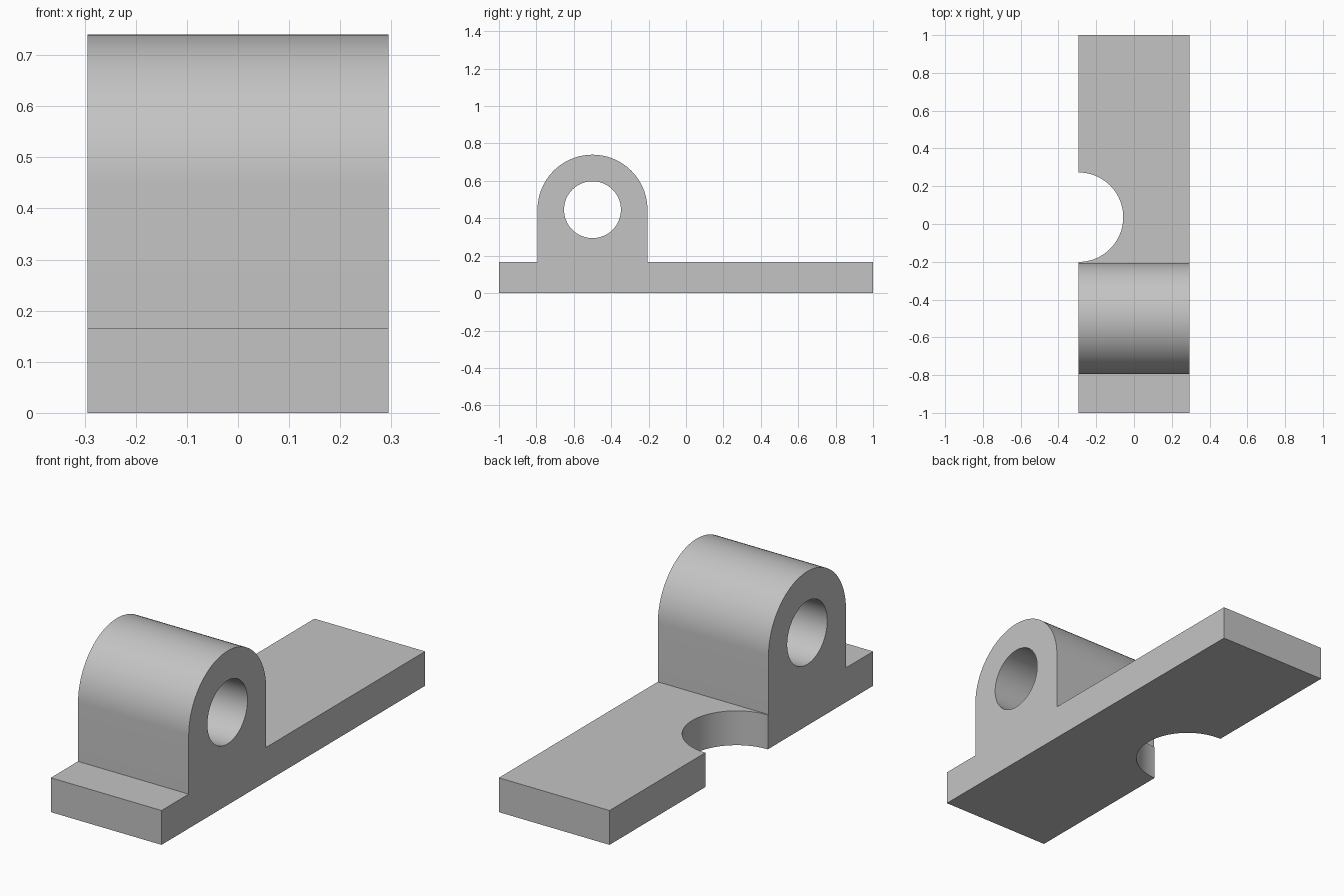
import bpy
import bmesh
from math import sin, cos, pi, radians
from mathutils import Matrix, Vector

cube = bpy.data.objects.get("Cube")
if cube:
    bpy.data.objects.remove(cube, do_unlink=True)

HALF_W = 0.294          # half width across x
BASE_H = 0.165          # base plate thickness
LUG_Y, LUG_Z, LUG_R = -0.5, 0.446, 0.294
BORE_R = 0.152
NOTCH_Y, NOTCH_R = 0.036, 0.237
ARC_STEPS = 48

grey = bpy.data.materials.new("light_grey")
grey.use_nodes = True
colour = (0.55, 0.55, 0.55, 1.0)
grey.diffuse_color = colour
grey.node_tree.nodes["Principled BSDF"].inputs["Base Color"].default_value = colour


def make_object(name, bm):
    bmesh.ops.recalc_face_normals(bm, faces=bm.faces)
    mesh = bpy.data.meshes.new(name)
    bm.to_mesh(mesh)
    bm.free()
    mesh.materials.append(grey)
    obj = bpy.data.objects.new(name, mesh)
    bpy.context.collection.objects.link(obj)
    return obj


def extrude_profile(name, points):
    """Extrude a (y, z) outline across the full width."""
    bm = bmesh.new()
    face = bm.faces.new([bm.verts.new((-HALF_W, y, z)) for y, z in points])
    result = bmesh.ops.extrude_face_region(bm, geom=[face], use_keep_orig=True)
    moved = [v for v in result["geom"] if isinstance(v, bmesh.types.BMVert)]
    bmesh.ops.translate(bm, verts=moved, vec=Vector((2 * HALF_W, 0, 0)))
    return make_object(name, bm)


def cut_cylinder(target, name, radius, depth, matrix):
    """Cut a round opening and discard the cutter."""
    bm = bmesh.new()
    bmesh.ops.create_cone(bm, cap_ends=True, segments=2 * ARC_STEPS,
                          radius1=radius, radius2=radius, depth=depth, matrix=matrix)
    cutter = make_object(name, bm)
    cutter.hide_render = True
    mod = target.modifiers.new(name, "BOOLEAN")
    mod.operation = "DIFFERENCE"
    mod.solver = "EXACT"
    mod.object = cutter
    bpy.context.view_layer.objects.active = target
    bpy.ops.object.modifier_apply(modifier=mod.name)
    bpy.data.objects.remove(cutter, do_unlink=True)


# Base plate and round-topped lug as one side outline
arch = [(LUG_Y + LUG_R * cos(pi * i / ARC_STEPS), LUG_Z + LUG_R * sin(pi * i / ARC_STEPS))
        for i in range(ARC_STEPS + 1)]
outline = [(-1, 0), (1, 0), (1, BASE_H), (LUG_Y + LUG_R, BASE_H), *arch,
           (LUG_Y - LUG_R, BASE_H), (-1, BASE_H)]
bracket = extrude_profile("bearing_bracket", outline)

# Bore through the lug
cut_cylinder(bracket, "bore", BORE_R, 1,
             Matrix.Translation((0, LUG_Y, LUG_Z)) @ Matrix.Rotation(pi / 2, 4, "Y"))

# Half-round notch in the right edge of the base
cut_cylinder(bracket, "notch", NOTCH_R, 1, Matrix.Translation((-HALF_W, NOTCH_Y, 0)))

# Smooth curved walls, crisp corners
bpy.ops.object.select_all(action="DESELECT")
bracket.select_set(True)
bpy.context.view_layer.objects.active = bracket
bpy.ops.object.shade_smooth_by_angle(angle=radians(30))
